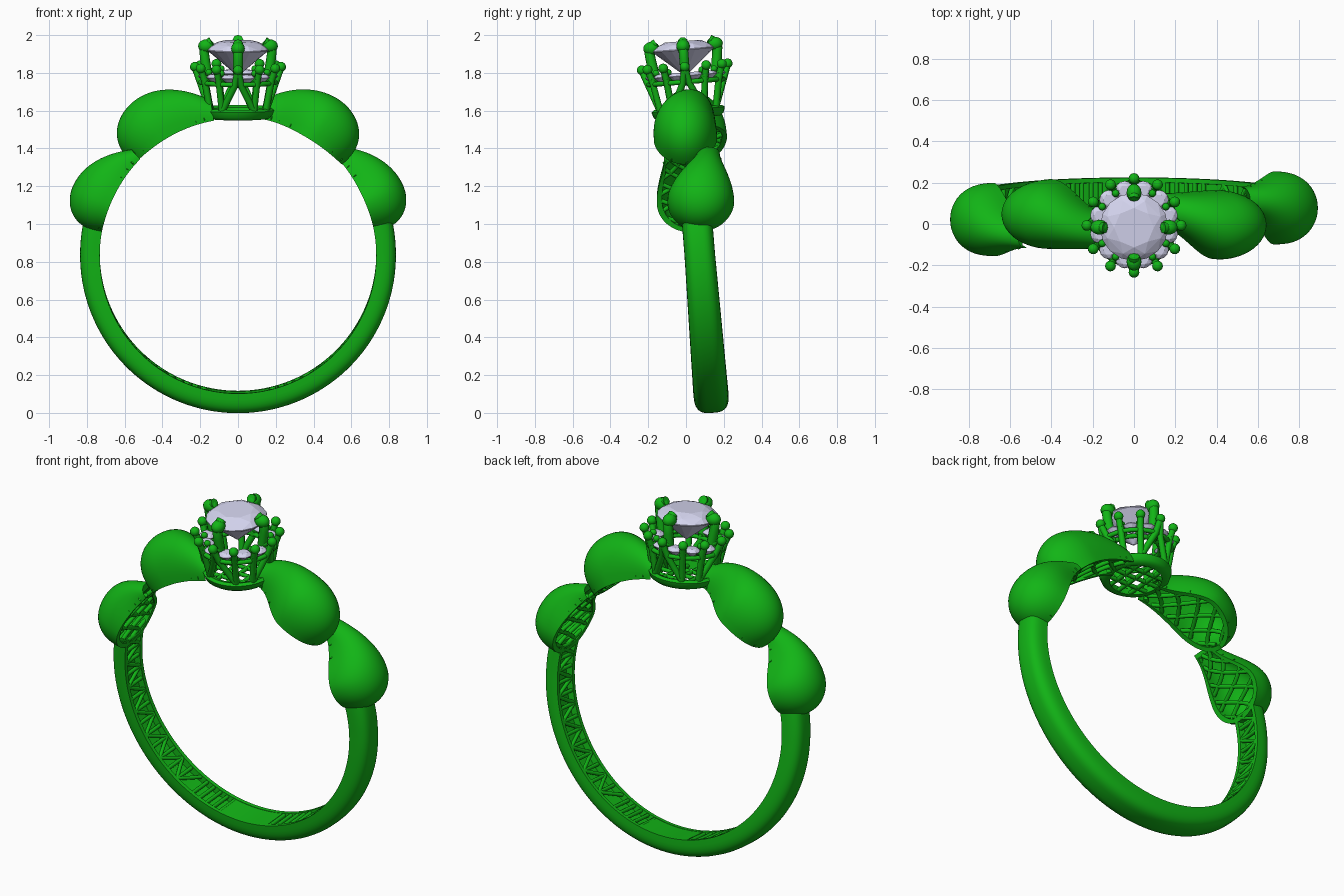
import bpy, bmesh
from math import sin, cos, pi, radians
from mathutils import Matrix, Vector

if "Cube" in bpy.data.objects:
    bpy.data.objects.remove(bpy.data.objects["Cube"])

C, R0 = 0.842, 0.732          # ring centre height and inner radius
# the whole ring leans slightly back
TILT = Matrix.Translation((0, 0.14, 0.0)) @ Matrix.Rotation(0.08, 4, 'X')


def material(name, color):
    m = bpy.data.materials.new(name)
    m.diffuse_color = color
    m.use_nodes = True
    m.node_tree.nodes["Principled BSDF"].inputs["Base Color"].default_value = m.diffuse_color
    return m


GREEN = material("green_wax", (0.006, 0.46, 0.008, 1))
STONE = material("stone", (0.66, 0.66, 0.86, 1))


def finish(name, data, mat, smooth=None):
    data.transform(TILT)
    data.materials.append(mat)
    ob = bpy.data.objects.new(name, data)
    bpy.context.collection.objects.link(ob)
    if smooth:
        bpy.ops.object.select_all(action='DESELECT')
        ob.select_set(True)
        bpy.context.view_layer.objects.active = ob
        bpy.ops.object.shade_smooth_by_angle(angle=radians(smooth))
    return ob


def from_bmesh(name, bm, mat, smooth=None):
    bmesh.ops.recalc_face_normals(bm, faces=bm.faces)
    me = bpy.data.meshes.new(name)
    bm.to_mesh(me)
    bm.free()
    return finish(name, me, mat, smooth)


def sweep(name, loops, mat, closed=False):
    """Skin a list of closed point loops."""
    bm = bmesh.new()
    rows = [[bm.verts.new(p) for p in l] for l in loops]
    n = len(rows[0])
    pairs = list(zip(rows, rows[1:])) + ([(rows[-1], rows[0])] if closed else [])
    for a, b in pairs:
        for i in range(n):
            j = (i + 1) % n
            bm.faces.new((a[i], a[j], b[j], b[i]))
    if not closed:
        bm.faces.new(rows[0])
        bm.faces.new(rows[-1])
    return from_bmesh(name, bm, mat, 40)


def tubes(name, paths, radius, mat=GREEN):
    cu = bpy.data.curves.new(name, 'CURVE')
    cu.dimensions = '3D'
    cu.bevel_depth = radius
    cu.bevel_resolution = 2
    cu.use_fill_caps = True
    for p in paths:
        sp = cu.splines.new('POLY')
        sp.points.add(len(p) - 1)
        for q, co in zip(sp.points, p):
            q.co = (*co, 1)
    return finish(name, cu, mat)


def balls(name, items):
    """items: (centre, radius, radial stretch, angle)"""
    bm = bmesh.new()
    for co, r, st, a in items:
        m = Matrix.Translation(co) @ Matrix.Rotation(a, 4, 'Z') @ Matrix.Diagonal((st, 1, 1, 1))
        bmesh.ops.create_uvsphere(bm, u_segments=16, v_segments=10, radius=r, matrix=m)
    return from_bmesh(name, bm, GREEN, 60)


def on_ring(a, r, y, side=1):
    return Vector((side * r * cos(a), side * y, C + r * sin(a)))


def polar(deg, r, z):
    return Vector((r * cos(radians(deg)), r * sin(radians(deg)), z))


# ---- shank: hollow on the inside
loops = []
for i in range(97):
    a = radians(13 - 206 * i / 96)
    low = max(0, -sin(a))
    w, t = 0.081 + 0.012 * low, 0.104 + 0.006 * low
    prof = []
    for k in range(21):
        f = pi * k / 20
        c, s = cos(f), max(0, sin(f))
        prof.append((w * (1 if c > 0 else -1) * abs(c) ** 0.65, R0 + t * s ** 0.65))
    prof += [(-w + .022, R0), (-w + .026, R0 + .035), (w - .026, R0 + .035), (w - .022, R0)]
    loops.append([on_ring(a, r, y) for y, r in prof])
sweep("shank", loops, GREEN)

# solid plate at the bottom of the shank
loops = [[on_ring(radians(-102 + 2 * i), r, y) for y, r in
          ((-.075, R0 + .002), (.075, R0 + .002), (.075, R0 + .05), (-.075, R0 + .05))]
         for i in range(13)]
sweep("shank_inner_plate", loops, GREEN)

# triangular and straight bars inside the shank
bars = []
for side in (1, -1):
    for i in range(13):
        a, b, y = 12 - 5.5 * i, 6.5 - 5.5 * i, 0.068 * (-1) ** i
        bars.append([on_ring(radians(a), R0 + .012, y, side), on_ring(radians(b), R0 + .012, -y, side)])
        bars.append([on_ring(radians(a), R0 + .012, y, side), on_ring(radians(a), R0 + .012, -y, side)])
    for i in range(5):
        a = radians(-63 - 3.6 * i)
        bars.append([on_ring(a, R0 + .012, -.07, side), on_ring(a, R0 + .012, .07, side)])
tubes("shank_lattice", bars, 0.011)


# ---- teardrop petals: hollow domes with a lattice underneath
def drop(name, side, a0, a1, s0, W, H, wtip, htip, y0, y1):
    def shape(s):
        if s < s0:
            k = max(0.0, 1 - ((s - s0) / s0) ** 2)
            return W * k ** .5, H * k ** .42, y0
        u = (s - s0) / (1 - s0)
        e = 0.5 - 0.5 * cos(pi * u)
        return W * (1 - e * (1 - wtip)), H * (htip + (1 - htip) * cos(pi / 2 * u)), y0 + (y1 - y0) * e

    def ang(s):
        return radians(a0 + (a1 - a0) * s)

    loops, n = [], 24
    for i in range(45):
        s = (i / 44) ** 1.6 + .0005 if i < 44 else 1
        w, h, yc = shape(s)
        out, inn = [], []
        for k in range(n + 1):
            f = pi * k / n
            d = max(0, sin(f)) ** .8
            out.append(on_ring(ang(s), R0 + h * d, yc + w * cos(f), side))
            inn.append(on_ring(ang(.5 + (s - .5) * .9), R0 + h * d * .85, yc + w * .84 * cos(f), side))
        loops.append(out + inn[::-1])
    sweep(name, loops, GREEN)

    bars = []
    for sgn in (1, -1):
        for j in range(-1, 5):
            path = []
            for k in range(9):
                s = j * .21 + .36 * k / 8 + .05
                if .03 < s < .98:
                    w, h, yc = shape(s)
                    path.append(on_ring(ang(s), R0 + .016, yc + sgn * (k / 4 - 1) * w * .93, side))
            if len(path) > 1:
                bars.append(path)
    tubes(name + "_lattice", bars, 0.012)


for side, tag in ((1, "right"), (-1, "left")):
    drop("outer_petal_" + tag, side, 9.5, 45, .36, .177, .215, .36, .3, .028, .085)
    drop("inner_petal_" + tag, side, 41, 80, .42, .168, .25, .5, .42, -.026, .05)

# ---- head: base collar with crossed bars
loops = []
for i in range(48):
    loops.append([polar(7.5 * i, r, z) for r, z in
                  ((.14, 1.566), (.166, 1.566), (.185, 1.58), (.195, 1.61), (.18, 1.622), (.15, 1.61))])
sweep("head_base", loops, GREEN, closed=True)
grid = []
for d in (-.07, 0, .07):
    e = (.15 ** 2 - d * d) ** .5
    grid += [[(d, -e, 1.58), (d, e, 1.58)], [(-e, d, 1.58), (e, d, 1.58)]]
tubes("head_base_grid", grid, 0.012)

# basket struts and halo prong tips
struts, tips = [], []
for k in range(12):
    a = 30 * k
    top = [polar(a, .205, 1.775), polar(a, .228, 1.835)]
    if k % 3:
        struts.append([polar(a, .17, 1.61)] + top)
    else:
        struts += [[polar(a + o, .17, 1.61), polar(a + o * .15, .2, 1.755)] + top[1:] for o in (-30, 30)]
    tips.append((polar(a, .228, 1.838), .026, 1, 0))
    tips.append((polar(a, .178, 1.815), .018, 1, 0))
    struts.append([polar(a, .135, 1.765), polar(a, .215, 1.79)])
tubes("basket_struts", struts, 0.018)
balls("halo_prong_tips", tips)
ring = [[polar(7.5 * i, r, 1.758) for i in range(49)] for r in (.14, .2)]
tubes("halo_rails", ring, 0.013)

# four claws holding the centre stone
prongs, claws = [], []
for k in range(4):
    a = 90 * k
    prongs.append([polar(a, r, z) for r, z in
                   ((.15, 1.745), (.162, 1.80), (.175, 1.88), (.18, 1.925), (.17, 1.955), (.14, 1.972))])
    claws.append((polar(a, .168, 1.948), .036, 1.2, radians(a)))
    claws.append((polar(a, .17, 1.765), .026, 1, 0))
tubes("claw_prongs", prongs, 0.027)
balls("claw_tips", claws)


# ---- stones: faceted hulls
def stone(bm_out, centre, r, crown, depth, n):
    bm = bmesh.new()
    for rad, z, m, off in ((.58, crown, n, 0), (.84, crown * .6, n, .5), (1, 0, 2 * n, 0),
                           (1, -.03 * r, 2 * n, 0), (.5, -depth * .52, n, .5), (.03, -depth, n, 0)):
        for i in range(m):
            bm.verts.new(Vector(centre) + polar(360 * (i + off) / m, rad * r, z))
    res = bmesh.ops.convex_hull(bm, input=bm.verts)
    bmesh.ops.dissolve_limit(bm, angle_limit=.01, verts=bm.verts, edges=bm.edges)
    me = bpy.data.meshes.new("tmp")
    bm.to_mesh(me)
    bm.free()
    bm_out.from_mesh(me)
    bpy.data.meshes.remove(me)


bm = bmesh.new()
stone(bm, (0, 0, 1.932), .165, .042, .14, 8)
from_bmesh("centre_stone", bm, STONE)
bm = bmesh.new()
for k in range(12):
    stone(bm, polar(30 * k + 15, .172, 1.792), .046, .016, .04, 6)
from_bmesh("halo_stones", bm, STONE)
